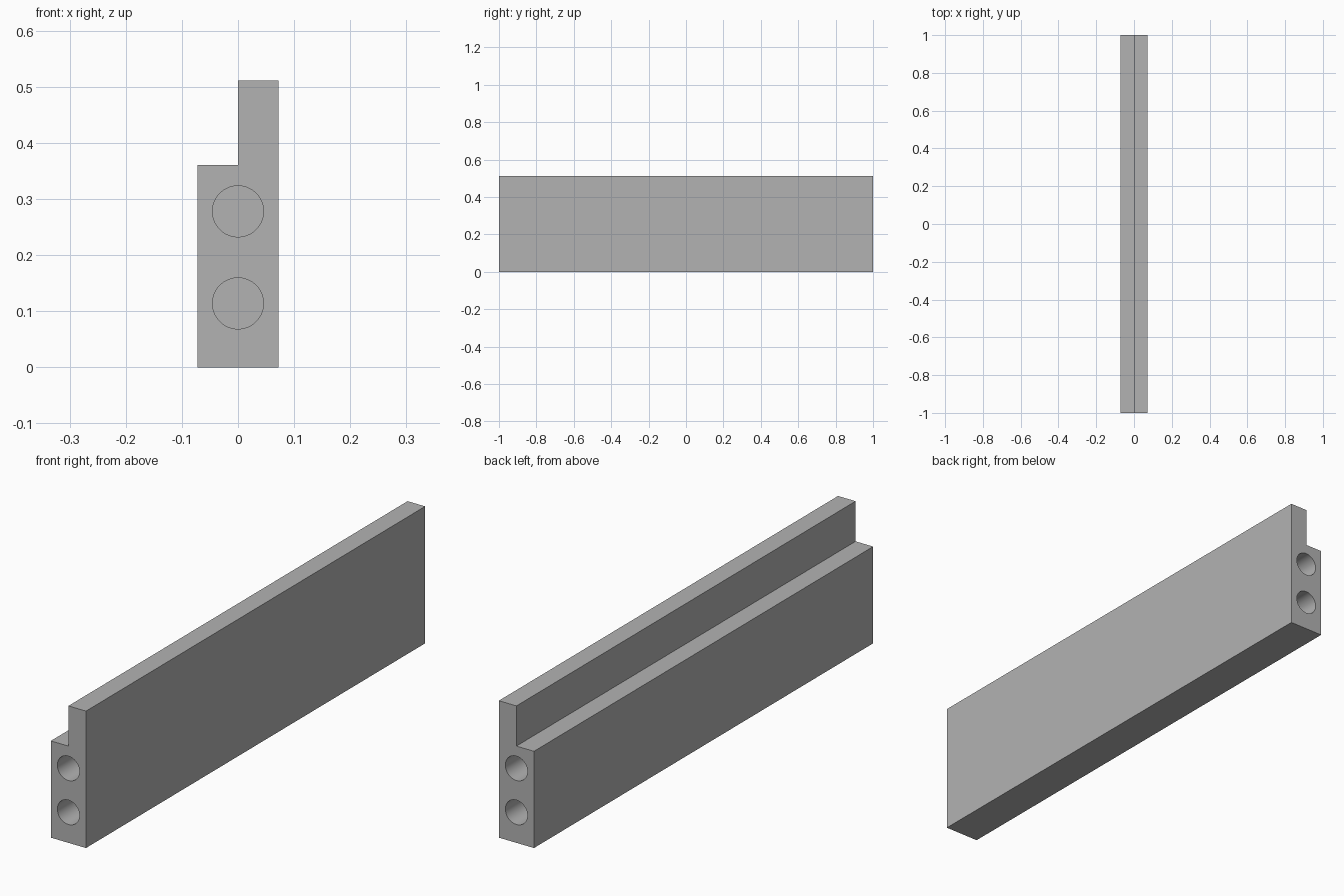
import bpy, bmesh, math

cube = bpy.data.objects.get("Cube")
if cube:
    bpy.data.objects.remove(cube, do_unlink=True)

HALF_W, HALF_L = 0.0725, 1.0
TOP, STEP = 0.511, 0.361
HOLE_R, HOLE_DEPTH = 0.0455, 0.27
HOLE_HEIGHTS = (0.114, 0.278)

# Plain grey material
grey = bpy.data.materials.new("plain_grey")
grey.use_nodes = True
colour = (0.45, 0.45, 0.45, 1)
grey.diffuse_color = colour
grey.node_tree.nodes["Principled BSDF"].inputs["Base Color"].default_value = colour

# Rebated rail: stepped profile extruded along its length
profile = [(-HALF_W, 0), (HALF_W, 0), (HALF_W, TOP), (0, TOP), (0, STEP), (-HALF_W, STEP)]
bm = bmesh.new()
face = bm.faces.new([bm.verts.new((x, -HALF_L, z)) for x, z in profile])
ext = bmesh.ops.extrude_face_region(bm, geom=[face])
moved = [v for v in ext["geom"] if isinstance(v, bmesh.types.BMVert)]
bmesh.ops.translate(bm, verts=moved, vec=(0, 2 * HALF_L, 0))
bmesh.ops.recalc_face_normals(bm, faces=bm.faces)
mesh = bpy.data.meshes.new("rebated_rail")
bm.to_mesh(mesh)
bm.free()
mesh.materials.append(grey)
rail = bpy.data.objects.new("rebated_rail", mesh)
bpy.context.collection.objects.link(rail)

# Blind dowel holes in both ends
cutters = []
for end in (-1, 1):
    for z in HOLE_HEIGHTS:
        bpy.ops.mesh.primitive_cylinder_add(
            vertices=64, radius=HOLE_R, depth=2 * HOLE_DEPTH,
            location=(0, end * HALF_L, z), rotation=(math.pi / 2, 0, 0))
        cutter = bpy.context.object
        cutter.name = "dowel_hole_cutter"
        cutter.hide_render = True
        cutter.data.materials.append(grey)
        cutters.append(cutter)
        cut = rail.modifiers.new("dowel_hole", 'BOOLEAN')
        cut.operation = 'DIFFERENCE'
        cut.solver = 'EXACT'
        cut.object = cutter

# Apply the holes, drop the cutters, smooth only the round walls
bpy.ops.object.select_all(action='DESELECT')
rail.select_set(True)
bpy.context.view_layer.objects.active = rail
for name in [m.name for m in rail.modifiers]:
    bpy.ops.object.modifier_apply(modifier=name)
for cutter in cutters:
    bpy.data.objects.remove(cutter, do_unlink=True)
bpy.ops.object.shade_smooth_by_angle(angle=math.radians(30))
